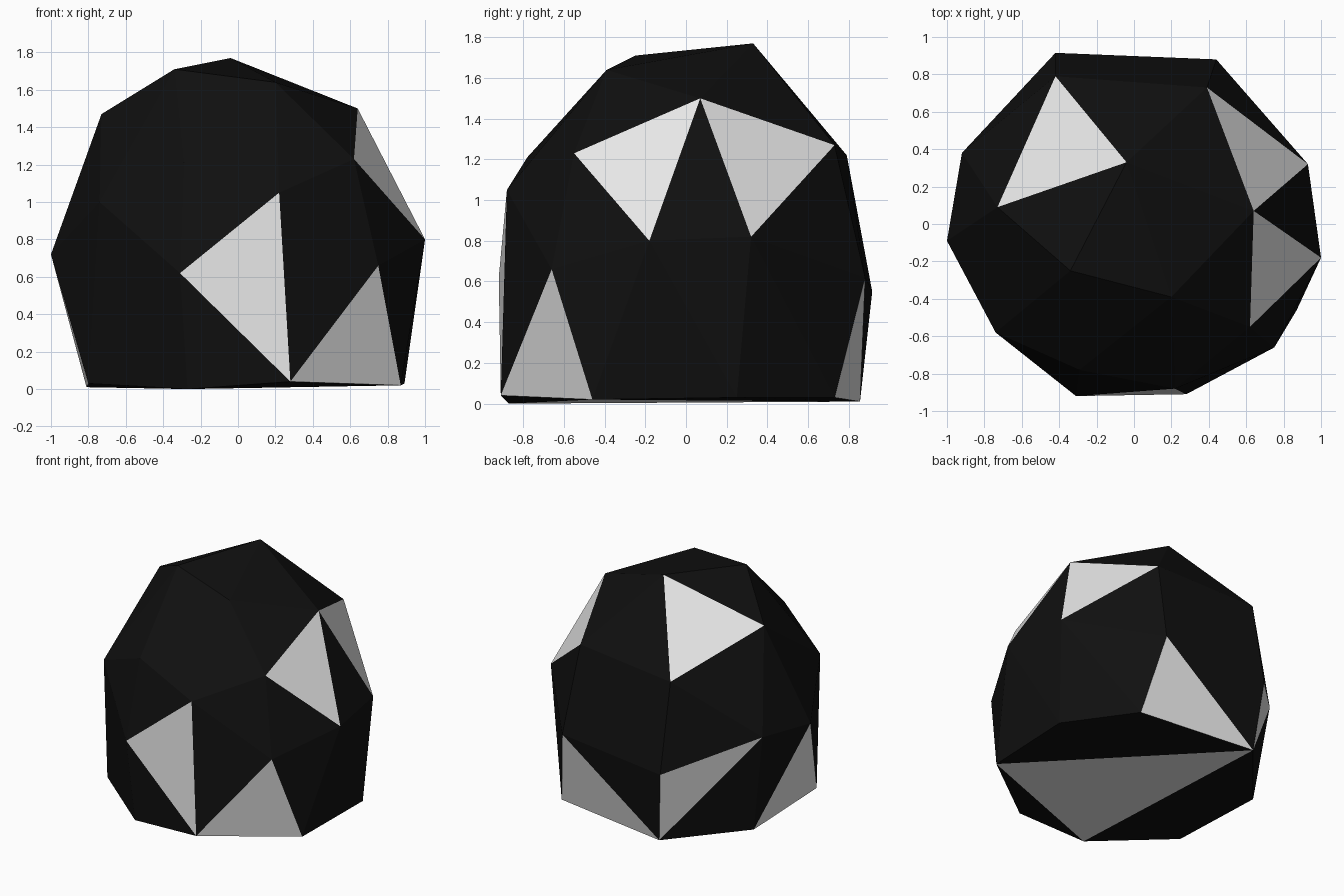
import bpy
import bmesh

# Remove the default object only
default_cube = bpy.data.objects.get("Cube")
if default_cube:
    bpy.data.objects.remove(default_cube, do_unlink=True)


def make_material(name, colour):
    material = bpy.data.materials.new(name)
    material.use_nodes = True
    material.diffuse_color = colour
    shader = material.node_tree.nodes["Principled BSDF"]
    shader.inputs["Base Color"].default_value = colour
    shader.inputs["Roughness"].default_value = 1.0
    return material


# Corner rings of the faceted boulder, each going round from the front
base_ring = [
    (.28, -.91, .04), (.87, -.46, .02), (.89, .25, .03), (.55, .73, .03),
    (-.37, .855, .01), (-.81, .33, .01), (-.8, -.45, .03), (-.27, -.87, 0),
]
middle_ring = [
    (.22, -.88, 1.05), (.75, -.66, .66), (1, -.18, .8), (.93, .32, .82),
    (.44, .88, .62), (-.42, .915, .55), (-.92, .38, .77), (-1, -.09, .72),
    (-.74, -.58, 1), (-.31, -.92, .62),
]
upper_ring = [
    (.62, -.55, 1.23), (.64, .07, 1.5), (.39, .73, 1.27),
    (-.42, .79, 1.22), (-.73, .09, 1.47), (-.29, -.78, 1.21),
]
crown = [(-.04, .33, 1.77), (-.34, -.25, 1.71), (.2, -.39, 1.64)]


def build_boulder(name, materials):
    mesh = bpy.data.meshes.new(name)
    bm = bmesh.new()
    base, middle, upper, top = [
        [bm.verts.new(point) for point in ring]
        for ring in (base_ring, middle_ring, upper_ring, crown)
    ]

    # Triangular facets that carry the light colour
    light_facets = [
        {middle[9], middle[0], base[0]},      # front
        {base[0], middle[1], base[1]},        # front, low on the left side
        {upper[1], upper[0], middle[2]},      # left side, forward
        {upper[1], upper[2], middle[3]},      # left side, rearward
        {upper[3], top[0], upper[4]},         # crown, rear
        {middle[4], base[3], base[4]},        # rear, low
        {middle[5], middle[6], base[4]},      # rear corner
        {middle[7], base[6], base[5]},        # right side, low
        {base[1], base[7], base[4]},          # underside
    ]

    # Wrap the corners in flat triangular facets
    bmesh.ops.convex_hull(bm, input=list(bm.verts), use_existing_faces=False)
    bmesh.ops.recalc_face_normals(bm, faces=list(bm.faces))
    for face in bm.faces:
        face.smooth = False
        face.material_index = int(set(face.verts) in light_facets)

    # Drop any corner that ended up inside the hull
    loose = [vert for vert in bm.verts if not vert.link_faces]
    bmesh.ops.delete(bm, geom=loose, context='VERTS')

    bm.to_mesh(mesh)
    bm.free()
    for material in materials:
        mesh.materials.append(material)
    boulder = bpy.data.objects.new(name, mesh)
    bpy.context.scene.collection.objects.link(boulder)
    return boulder


black = make_material("matte_black", (.005, .005, .005, 1))
white = make_material("soft_white", (.8, .8, .8, 1))
build_boulder("faceted_boulder", [black, white])
